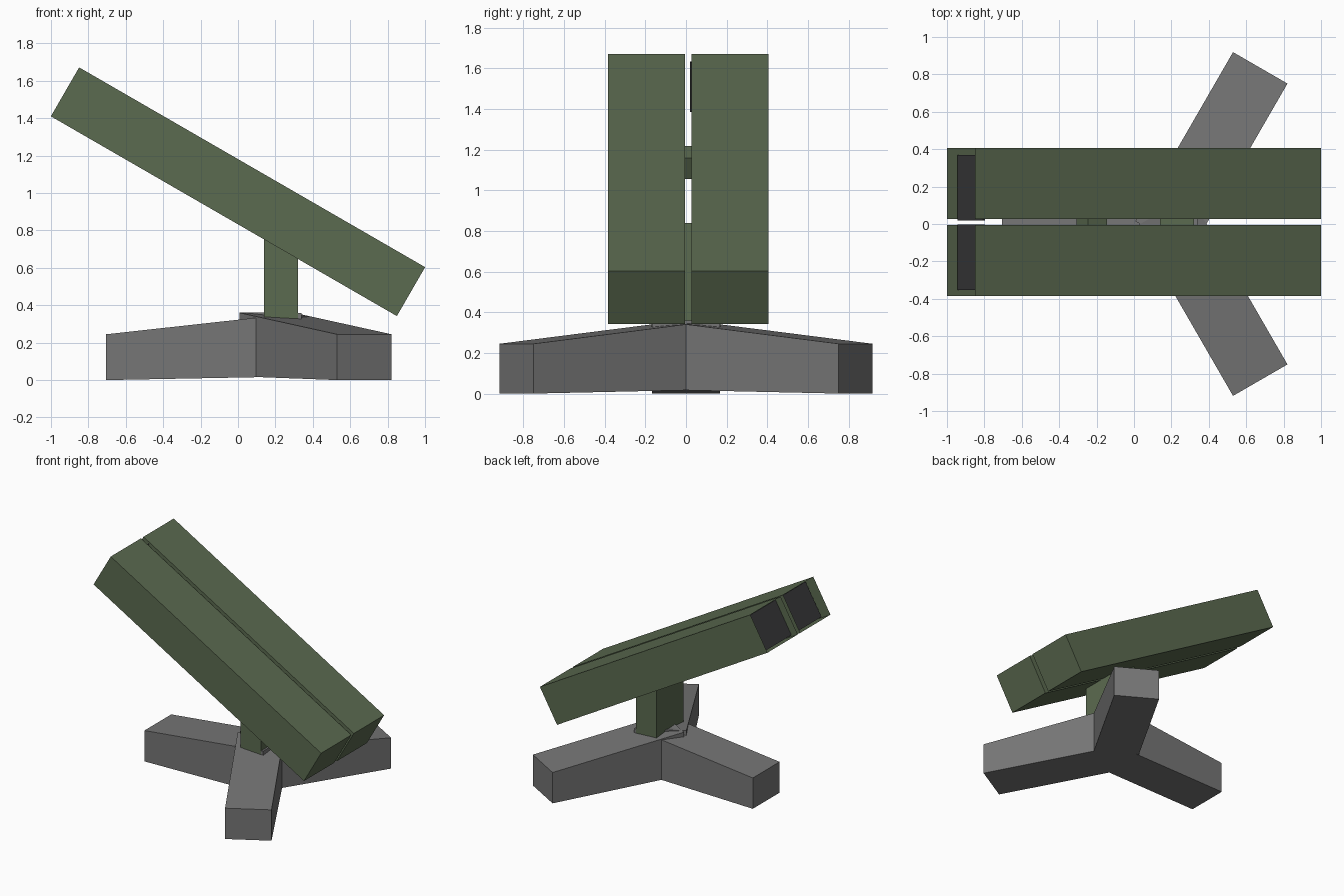
import bpy, bmesh, math
from mathutils import Matrix, Vector

cube = bpy.data.objects.get("Cube")
if cube:
    bpy.data.objects.remove(cube, do_unlink=True)


def material(name, rgb):
    mat = bpy.data.materials.new(name)
    mat.use_nodes = True
    mat.diffuse_color = (*rgb, 1)
    bsdf = next(n for n in mat.node_tree.nodes if n.type == 'BSDF_PRINCIPLED')
    bsdf.inputs["Base Color"].default_value = (*rgb, 1)
    return mat


GREEN = material("olive_green", (0.105, 0.145, 0.08))
GREY = material("mid_grey", (0.18, 0.18, 0.18))
DARK = material("dark_grey", (0.043, 0.043, 0.045))


def box(name, low, high, mat, matrix=Matrix(), open_end=False, shape=None):
    """Box between two corners, optionally open at its -x end or reshaped."""
    bm = bmesh.new()
    bmesh.ops.create_cube(bm, size=1)
    low, high = Vector(low), Vector(high)
    if open_end:
        end = [f for f in bm.faces if f.normal.x < -0.9]
        bmesh.ops.delete(bm, geom=end, context='FACES_ONLY')
    for v in bm.verts:
        v.co = Vector([l + (c + 0.5) * (h - l) for l, c, h in zip(low, v.co, high)])
        if shape:
            shape(v.co)
    bm.transform(matrix)
    mesh = bpy.data.meshes.new(name)
    bm.to_mesh(mesh)
    bm.free()
    mesh.materials.append(mat)
    obj = bpy.data.objects.new(name, mesh)
    bpy.context.collection.objects.link(obj)
    return obj


# Base: three tapered legs overlapping at the hub
LEG_LENGTH, HALF_WIDTH = 1.044, 0.168


def leg(name, angle, reach):
    inner = reach - LEG_LENGTH

    def taper(co):
        t = (reach - co.x) / LEG_LENGTH
        co.z = 0.245 + 0.115 * t if co.z > 0.1 else 0.02 * t

    matrix = Matrix.Translation((0.193, 0, 0)) @ Matrix.Rotation(math.radians(angle), 4, 'Z')
    box(name, (inner, -HALF_WIDTH, 0), (reach, HALF_WIDTH, 0.3), GREY, matrix, shape=taper)


leg("right_leg", 180, 0.898)
leg("back_leg", 60, 0.964)
leg("front_leg", -60, 0.964)

# Upright post
box("post", (0.14, -0.17, 0.25), (0.32, 0.17, 0.84), GREEN)

# Tilted twin tubes, open at the raised end, with recessed dark covers
tilt = Matrix.Translation((0, 0, 1.007)) @ Matrix.Rotation(math.radians(30), 4, 'Y')
HALF_LENGTH, HALF_HEIGHT = 1.068, 0.151
for side, tube_y, cover_y in (("back", (0.026, 0.406), (0.02, 0.368)),
                              ("front", (-0.385, -0.006), (-0.352, -0.004))):
    box(side + "_tube", (-HALF_LENGTH, tube_y[0], -HALF_HEIGHT),
        (HALF_LENGTH, tube_y[1], HALF_HEIGHT), GREEN, tilt, open_end=True)
    box(side + "_tube_cover", (-HALF_LENGTH + 0.058, cover_y[0], -0.14),
        (-HALF_LENGTH + 0.066, cover_y[1], 0.14), DARK, tilt)

# Small block joining the tubes
box("tube_link", (-0.32, -0.1, -0.06), (-0.2, 0.12, 0.06), GREEN, tilt)
